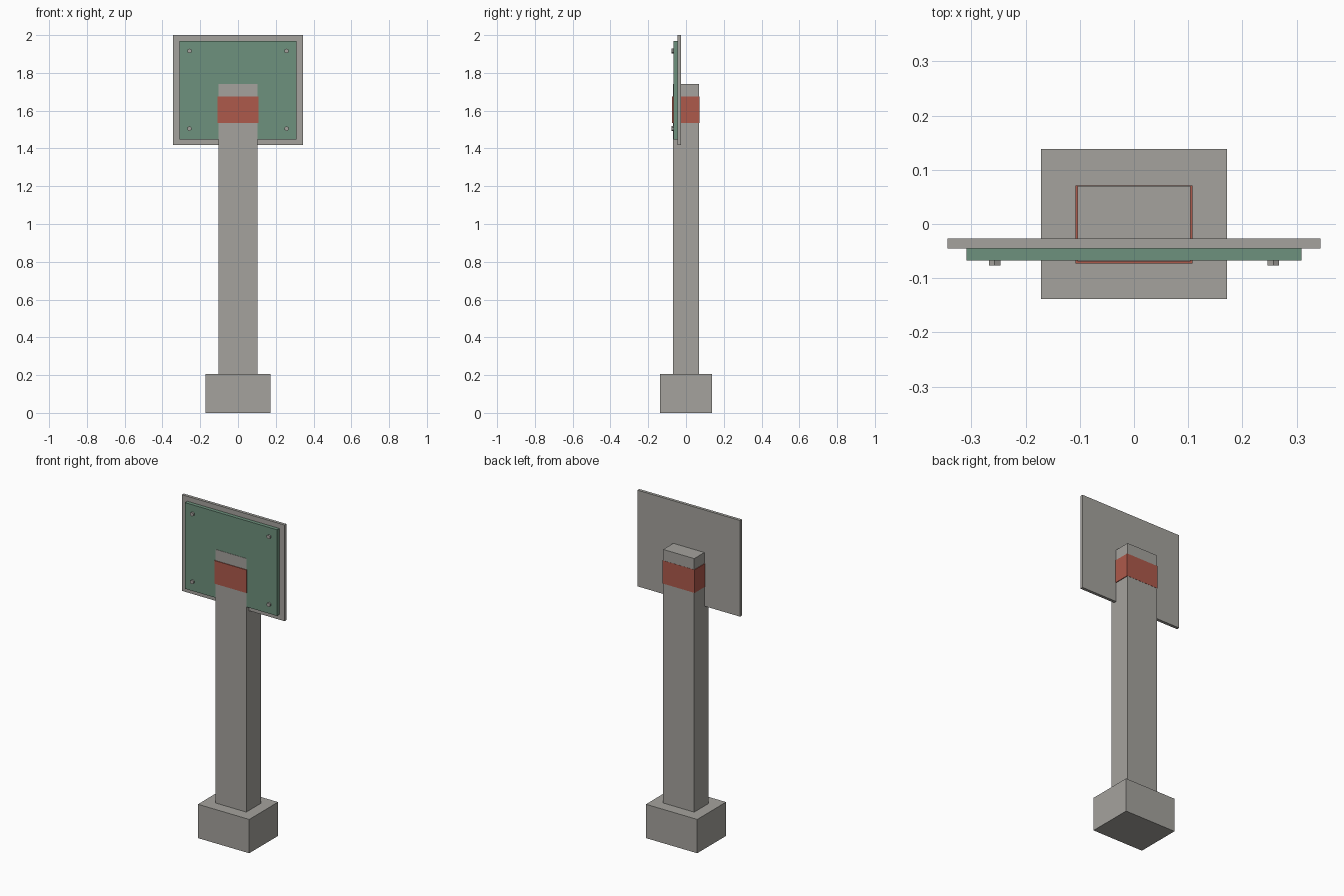
import bpy
import math

cube = bpy.data.objects.get("Cube")
if cube:
    bpy.data.objects.remove(cube, do_unlink=True)


def material(name, rgb):
    m = bpy.data.materials.new(name)
    m.use_nodes = True
    color = (*rgb, 1)
    m.diffuse_color = color
    m.node_tree.nodes["Principled BSDF"].inputs["Base Color"].default_value = color
    return m


grey = material("concrete grey", (0.375, 0.365, 0.34))
green = material("panel green", (0.155, 0.285, 0.205))
red = material("band red", (0.42, 0.10, 0.07))


def box(name, mat, x, y, z):
    """Box spanning -x..x and the given y and z ranges."""
    bpy.ops.mesh.primitive_cube_add(
        size=1, location=(0, sum(y) / 2, sum(z) / 2))
    ob = bpy.context.object
    ob.name = name
    ob.scale = (2 * x, y[1] - y[0], z[1] - z[0])
    bpy.ops.object.transform_apply(location=False, rotation=False, scale=True)
    ob.data.materials.append(mat)
    return ob


# Footing, post and painted band
box("footing", grey, 0.172, (-0.138, 0.138), (0, 0.205))
box("post", grey, 0.104, (-0.069, 0.070), (0.205, 1.742))
box("painted_band", red, 0.108, (-0.073, 0.071), (1.535, 1.675))

# Backing board and raised panel
box("backing_board", grey, 0.344, (-0.045, -0.027), (1.417, 2.0))
box("sign_panel", green, 0.309, (-0.067, -0.045), (1.448, 1.97))

# Hexagonal bolts in the panel corners
for side, x in (("right", -0.257), ("left", 0.257)):
    for level, z in (("lower", 1.505), ("upper", 1.916)):
        bpy.ops.mesh.primitive_cylinder_add(
            vertices=6, radius=0.0125, depth=0.012,
            location=(x, -0.071, z), rotation=(math.pi / 2, 0, 0))
        bolt = bpy.context.object
        bolt.name = f"{level}_{side}_bolt"
        bolt.data.materials.append(grey)
